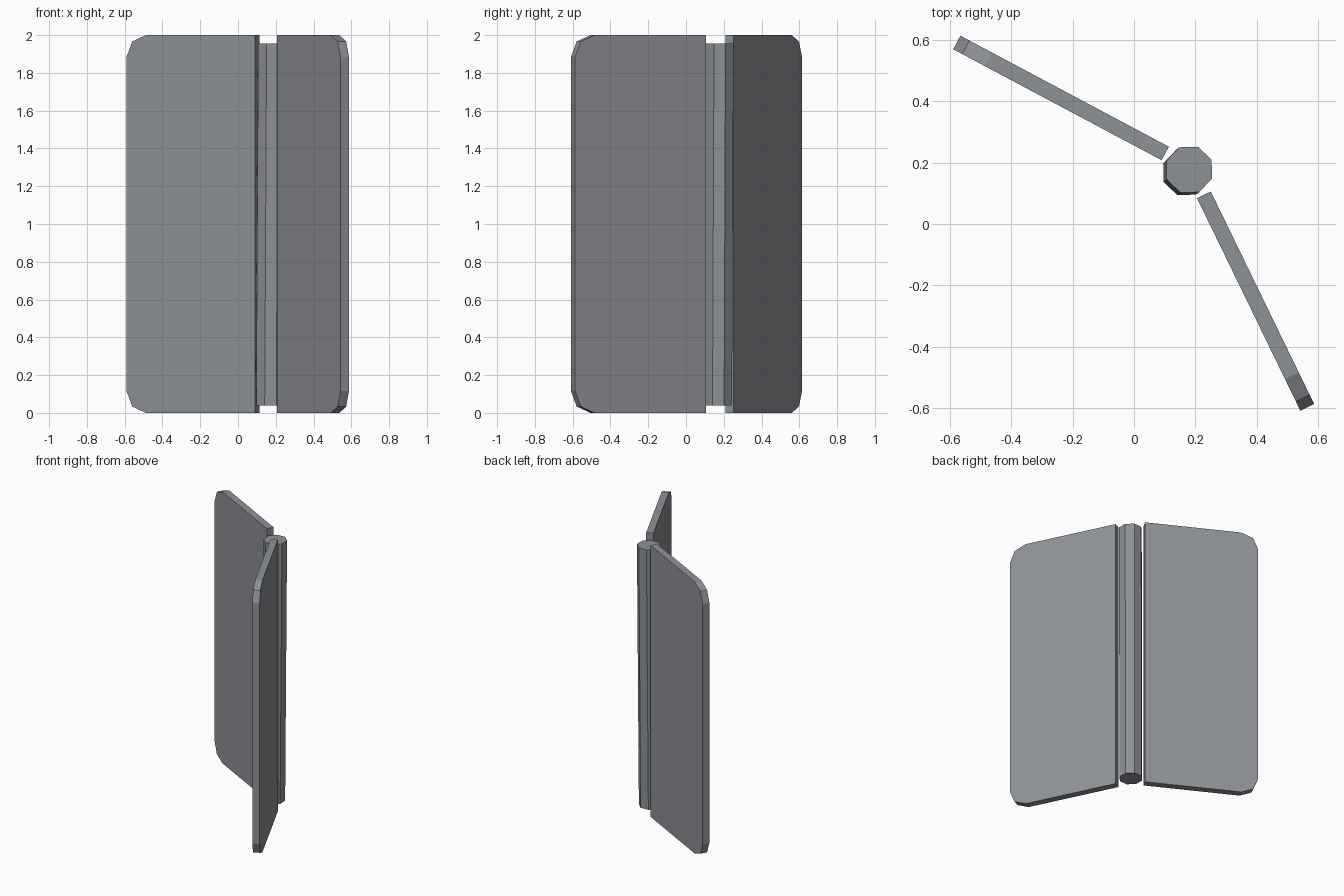
import bpy, bmesh, math
from mathutils import Vector, Matrix

if "Cube" in bpy.data.objects:
    bpy.data.objects.remove(bpy.data.objects["Cube"])

steel = bpy.data.materials.new("grey_steel")
steel.diffuse_color = (0.27, 0.285, 0.305, 1)
steel.use_nodes = True
steel.node_tree.nodes["Principled BSDF"].inputs["Base Color"].default_value = steel.diffuse_color


def finish(name, bm):
    bmesh.ops.recalc_face_normals(bm, faces=bm.faces[:])
    mesh = bpy.data.meshes.new(name)
    bm.to_mesh(mesh)
    bm.free()
    mesh.materials.append(steel)
    obj = bpy.data.objects.new(name, mesh)
    bpy.context.collection.objects.link(obj)
    return obj


def leaf(name, inner, outer, thickness=0.05, height=2.0):
    """Upright plate from inner to outer point, outer corners rounded in two steps."""
    inner, outer = Vector(inner), Vector(outer)
    run = outer - inner
    length = run.length
    bm = bmesh.new()
    bmesh.ops.create_cube(bm, size=1)
    bmesh.ops.scale(bm, vec=(length, thickness, height), verts=bm.verts)
    bmesh.ops.translate(bm, vec=(length / 2, 0, height / 2), verts=bm.verts)
    corners = [e for e in bm.edges
               if all(v.co.x > length * 0.9 for v in e.verts)
               and abs(e.verts[0].co.z - e.verts[1].co.z) < 0.01]
    bmesh.ops.bevel(bm, geom=corners, offset=0.115, segments=2,
                    profile=0.5, affect='EDGES')
    obj = finish(name, bm)
    obj.location = (inner.x, inner.y, 0)
    obj.rotation_euler.z = math.atan2(run.y, run.x)


# Two hinge leaves
leaf("back_leaf", (0.102, 0.230), (-0.578, 0.592))
leaf("front_leaf", (0.228, 0.095), (0.565, -0.598))

# Eight-sided hinge pin, leaning very slightly
bm = bmesh.new()
bmesh.ops.create_cone(bm, cap_ends=True, segments=8, radius1=0.08,
                      radius2=0.08, depth=1.915)
bmesh.ops.rotate(bm, cent=(0, 0, 0), verts=bm.verts,
                 matrix=Matrix.Rotation(math.radians(24), 3, 'Z'))
for v in bm.verts:
    top = v.co.z > 0
    v.co.x += 0.180 if top else 0.170
    v.co.y += 0.177 if top else 0.169
    v.co.z += 0.9975
finish("hinge_pin", bm)
